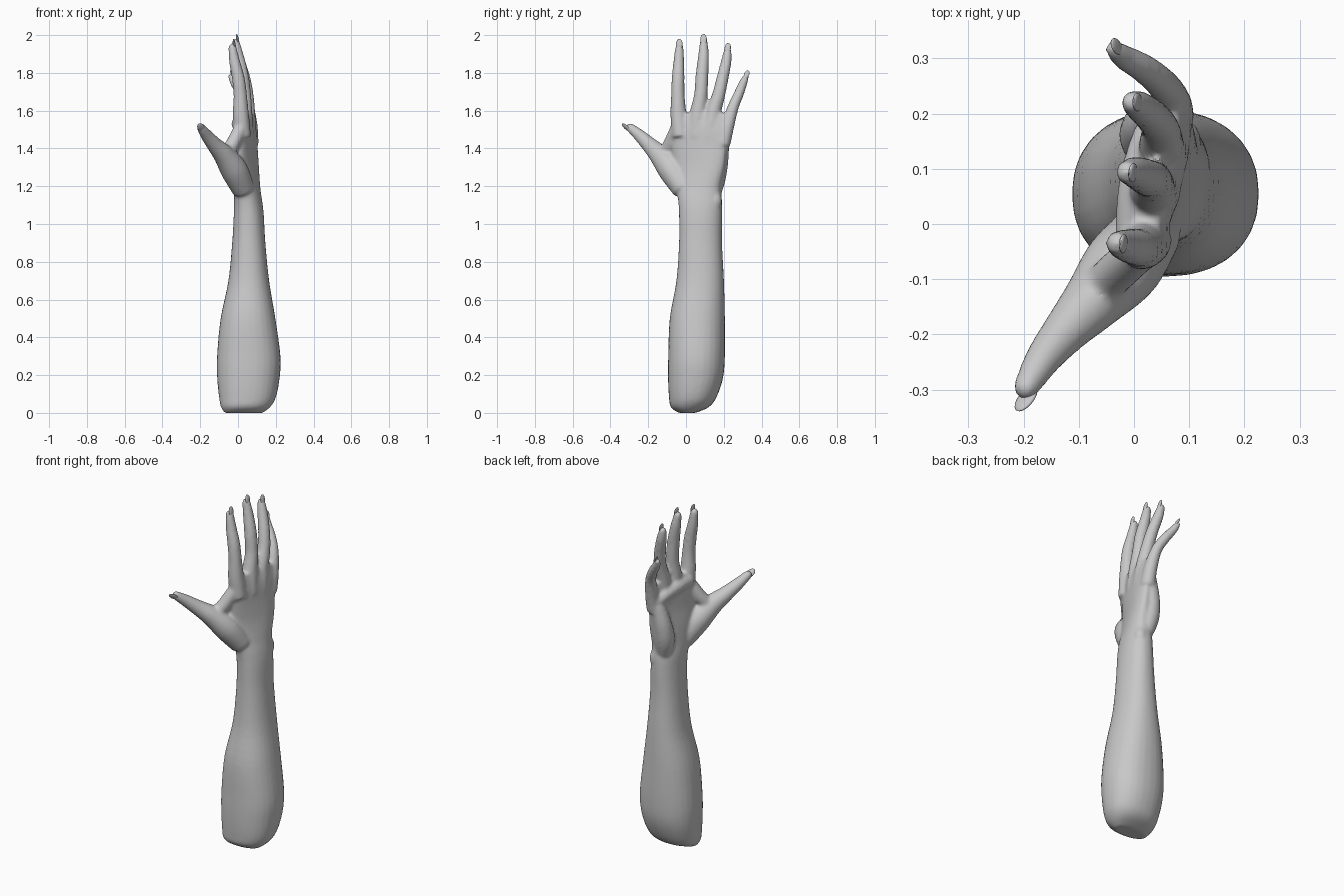
import bpy, bmesh, math
from mathutils import Vector, Matrix

if "Cube" in bpy.data.objects:
    bpy.data.objects.remove(bpy.data.objects["Cube"])

skin = bpy.data.materials.new("grey_skin")
skin.diffuse_color = (0.58, 0.58, 0.58, 1)
skin.use_nodes = True
skin.node_tree.nodes["Principled BSDF"].inputs["Base Color"].default_value = skin.diffuse_color


def spline(rows, steps=5):
    """Catmull-Rom interpolation of control rows of any length."""
    out = []
    for i in range(len(rows) - 1):
        a, b = rows[max(i - 1, 0)], rows[i]
        c, d = rows[i + 1], rows[min(i + 2, len(rows) - 1)]
        for s in range(steps):
            t = s / steps
            out.append([0.5 * (2 * q + (r - p) * t + (2 * p - 5 * q + 4 * r - u) * t * t
                               + (3 * q - p - 3 * r + u) * t ** 3)
                        for p, q, r, u in zip(a, b, c, d)])
    out.append(list(rows[-1]))
    return out


def skin_rings(bm, rings):
    """Join a list of point rings into a closed tube."""
    loops = [[bm.verts.new(p) for p in ring] for ring in rings]
    n = len(loops[0])
    for lo, hi in zip(loops, loops[1:]):
        for i in range(n):
            j = (i + 1) % n
            bm.faces.new((lo[i], lo[j], hi[j], hi[i]))
    bm.faces.new(loops[0][::-1])
    bm.faces.new(loops[-1])


def limb(bm, rows, n=28):
    """Level oval sections: z, centre x, centre y, half x, half y, tilt in degrees."""
    rings = []
    for z, cx, cy, rx, ry, tilt in spline(rows):
        turn = Matrix.Rotation(math.radians(-tilt), 3, 'Z')
        ring = []
        for i in range(n):
            c, s = math.cos(math.tau * i / n), math.sin(math.tau * i / n)
            p = Vector((rx * math.copysign(abs(c) ** 0.9, c),
                        ry * math.copysign(abs(s) ** 0.9, s), 0))
            ring.append(turn @ p + Vector((cx, cy, z)))
        rings.append(ring)
    skin_rings(bm, rings)


def digit(bm, rows, n=18):
    """Round sections along a path: x, y, z, radius, with a rounded tip."""
    rows = spline(rows)
    pts = [Vector(r[:3]) for r in rows]
    rad = [r[3] for r in rows]
    end = (pts[-1] - pts[-2]).normalized()
    base, r0 = pts[-1].copy(), rad[-1]
    for a in (30, 55, 75):
        pts.append(base + end * r0 * math.sin(math.radians(a)))
        rad.append(r0 * math.cos(math.radians(a)))
    rings = []
    for i, (p, r) in enumerate(zip(pts, rad)):
        t = (pts[min(i + 1, len(pts) - 1)] - pts[max(i - 1, 0)]).normalized()
        u = t.cross(Vector((1, 0, 0))).normalized()
        v = t.cross(u)
        rings.append([p + r * (u * math.cos(math.tau * k / n) + v * math.sin(math.tau * k / n))
                      for k in range(n)])
    skin_rings(bm, rings)


def finish(name, bm):
    bmesh.ops.recalc_face_normals(bm, faces=bm.faces[:])
    mesh = bpy.data.meshes.new(name)
    bm.to_mesh(mesh)
    bm.free()
    mesh.materials.append(skin)
    obj = bpy.data.objects.new(name, mesh)
    bpy.context.collection.objects.link(obj)
    bpy.ops.object.select_all(action='DESELECT')
    bpy.context.view_layer.objects.active = obj
    obj.select_set(True)
    return obj


digits = {
    "index": [(.025, -.03, 1.46, .045), (.015, -.04, 1.58, .043), (.012, -.043, 1.68, .036),
              (.002, -.042, 1.77, .034), (-.018, -.038, 1.86, .029), (-.03, -.035, 1.935, .022)],
    "middle": [(.04, .055, 1.46, .045), (.034, .062, 1.58, .043), (.034, .078, 1.68, .036),
               (.022, .085, 1.79, .034), (.002, .093, 1.89, .029), (-.012, .094, 1.96, .022)],
    "ring": [(.055, .125, 1.46, .045), (.05, .142, 1.58, .042), (.048, .172, 1.68, .035),
             (.034, .193, 1.77, .032), (.01, .213, 1.86, .028), (-.003, .22, 1.915, .021)],
    "little": [(.07, .195, 1.42, .04), (.068, .22, 1.52, .036), (.054, .25, 1.62, .03),
               (.02, .28, 1.69, .027), (-.018, .302, 1.745, .023), (-.036, .317, 1.78, .017)],
    "thumb": [(.03, -.01, 1.18, .06), (-.02, -.075, 1.285, .072), (-.075, -.14, 1.365, .056),
              (-.125, -.195, 1.42, .042), (-.165, -.245, 1.468, .033), (-.195, -.295, 1.51, .024)],
}

# Arm, palm and digits merged into one continuous skin
bm = bmesh.new()
limb(bm, [(0, .03, .005, .10, .045, 0), (.03, .04, .02, .13, .10, 0),
          (.08, .05, .035, .15, .125, 0), (.18, .055, .05, .165, .145, 0),
          (.3, .057, .056, .168, .15, 0), (.5, .053, .06, .145, .146, 0),
          (.7, .057, .075, .108, .126, 0), (.9, .057, .077, .088, .114, 0),
          (1.05, .057, .077, .079, .114, 4), (1.13, .053, .074, .072, .117, 8),
          (1.2, .047, .065, .062, .123, 16), (1.3, .043, .07, .052, .14, 18),
          (1.4, .042, .07, .045, .152, 16), (1.5, .041, .075, .042, .16, 14),
          (1.585, .038, .078, .03, .155, 12)])
for path in digits.values():
    digit(bm, path)
# Web of the thumb, heel pad below the little finger, and pad under the fingers
digit(bm, [(-.07, -.125, 1.36, .035), (-.03, -.085, 1.42, .038), (.01, -.05, 1.5, .036)])
digit(bm, [(.05, .14, 1.14, .04), (.03, .155, 1.24, .055), (.03, .175, 1.34, .05), (.05, .19, 1.45, .04)])
digit(bm, [(.005, -.03, 1.53, .04), (.012, .06, 1.53, .042), (.03, .14, 1.51, .04), (.05, .19, 1.48, .036)])
# Wrist bone
digit(bm, [(.08, .145, 1.06, .025), (.085, .155, 1.12, .036), (.08, .15, 1.17, .025)])
arm = finish("arm_and_hand", bm)
remesh = arm.modifiers.new("merge", 'REMESH')
remesh.mode = 'VOXEL'
remesh.voxel_size = 0.0085
soften = arm.modifiers.new("soften", 'SMOOTH')
soften.factor = 0.5
soften.iterations = 7
for m in ("merge", "soften"):
    bpy.ops.object.modifier_apply(modifier=m)
# Rest the softened stump on the ground
low = min(v.co.z for v in arm.data.vertices)
for v in arm.data.vertices:
    if v.co.z < 0.1:
        v.co.z -= low * (1 - v.co.z / 0.1)
bpy.ops.object.shade_smooth_by_angle(angle=math.radians(50))

# Fingernails lying on the back of each tip
for name, path in digits.items():
    tip, prev = Vector(path[-1][:3]), Vector(path[-2][:3])
    along = (tip - prev).normalized()
    back = Vector((.3, -.8, -.4)) if name == "thumb" else Vector((1, -.1, 0))
    back = (back - along * back.dot(along)).normalized()
    side = back.cross(along)
    r = path[-1][3]
    centre = tip + along * r * 0.65 + back * r * 0.6
    frame = Matrix((side, along, back)).transposed().to_4x4()
    frame.translation = centre
    bm = bmesh.new()
    bmesh.ops.create_uvsphere(bm, u_segments=16, v_segments=10, radius=1,
                              matrix=frame @ Matrix.Diagonal((r * 0.8, r * 1.35, r * 0.3, 1)))
    finish(name + "_nail", bm)
    bpy.ops.object.shade_smooth_by_angle(angle=math.radians(60))
